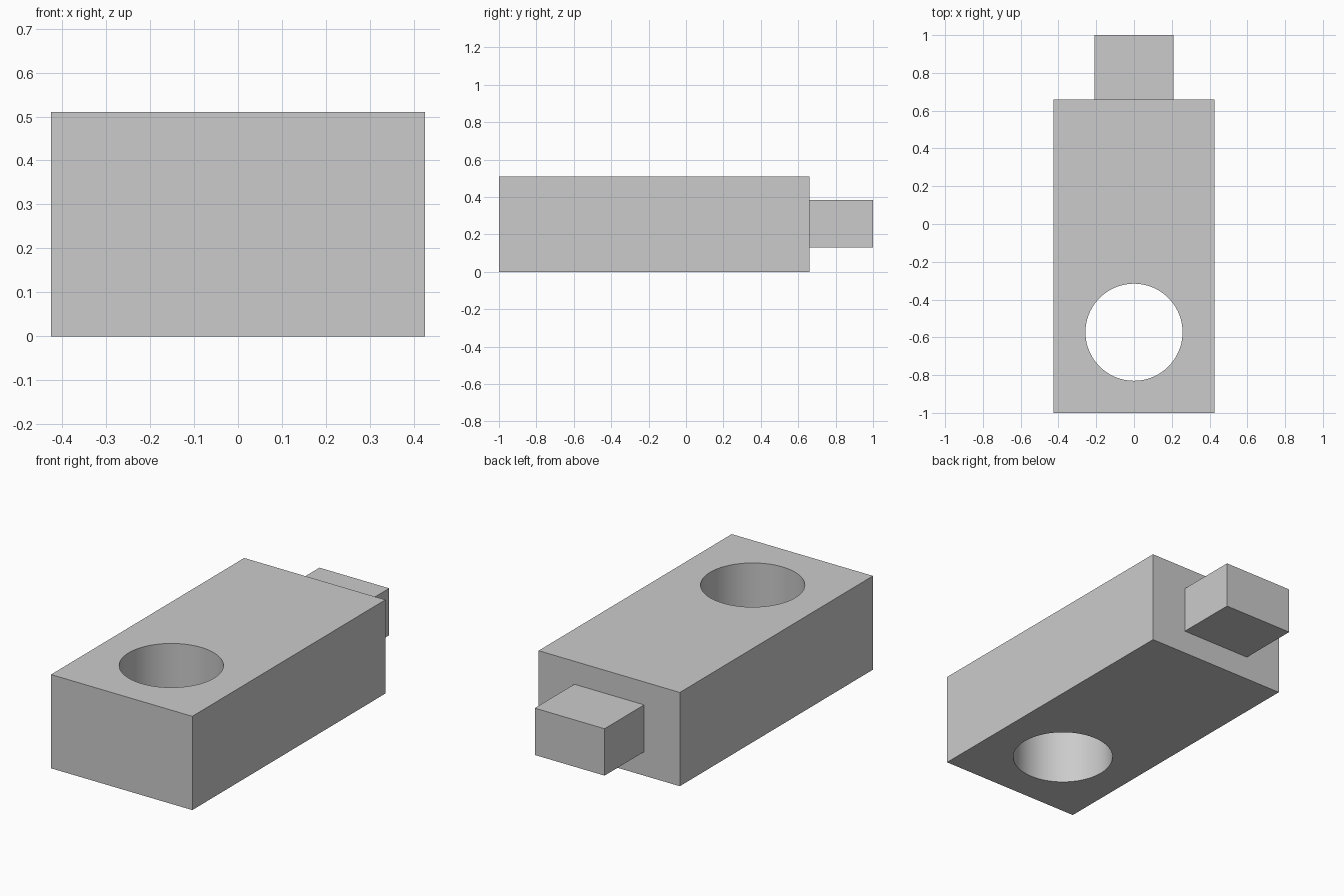
import bpy

# Remove the default cube
default = bpy.data.objects.get("Cube")
if default:
    bpy.data.objects.remove(default, do_unlink=True)

# Single grey material
grey = bpy.data.materials.new("light_grey")
grey.use_nodes = True
colour = (0.6, 0.6, 0.6, 1)
grey.diffuse_color = colour
grey.node_tree.nodes["Principled BSDF"].inputs["Base Color"].default_value = colour


def box(name, low, high):
    """Add a box spanning two opposite corners."""
    centre = [(a + b) / 2 for a, b in zip(low, high)]
    bpy.ops.mesh.primitive_cube_add(size=1, location=centre)
    obj = bpy.context.object
    obj.name = name
    obj.scale = [b - a for a, b in zip(low, high)]
    bpy.ops.object.transform_apply(location=True, rotation=False, scale=True)
    obj.data.materials.append(grey)
    return obj


# Main block and the rear tongue
body = box("body_block", (-0.425, -1, 0), (0.425, 0.66, 0.51))
box("rear_tongue", (-0.21, 0.66, 0.13), (0.21, 1, 0.385))

# Round through hole near the front
bpy.ops.mesh.primitive_cylinder_add(vertices=96, radius=0.257, depth=1,
                                    location=(0, -0.573, 0.25))
cutter = bpy.context.object
cutter.name = "hole_cutter"
cutter.hide_render = True
cutter.data.materials.append(grey)

cut = body.modifiers.new("through_hole", 'BOOLEAN')
cut.operation = 'DIFFERENCE'
cut.solver = 'EXACT'
cut.object = cutter

bpy.ops.object.select_all(action='DESELECT')
body.select_set(True)
bpy.context.view_layer.objects.active = body
bpy.ops.object.modifier_apply(modifier=cut.name)
bpy.data.objects.remove(cutter, do_unlink=True)

# Smooth hole wall, sharp block edges
bpy.ops.object.shade_smooth_by_angle()
